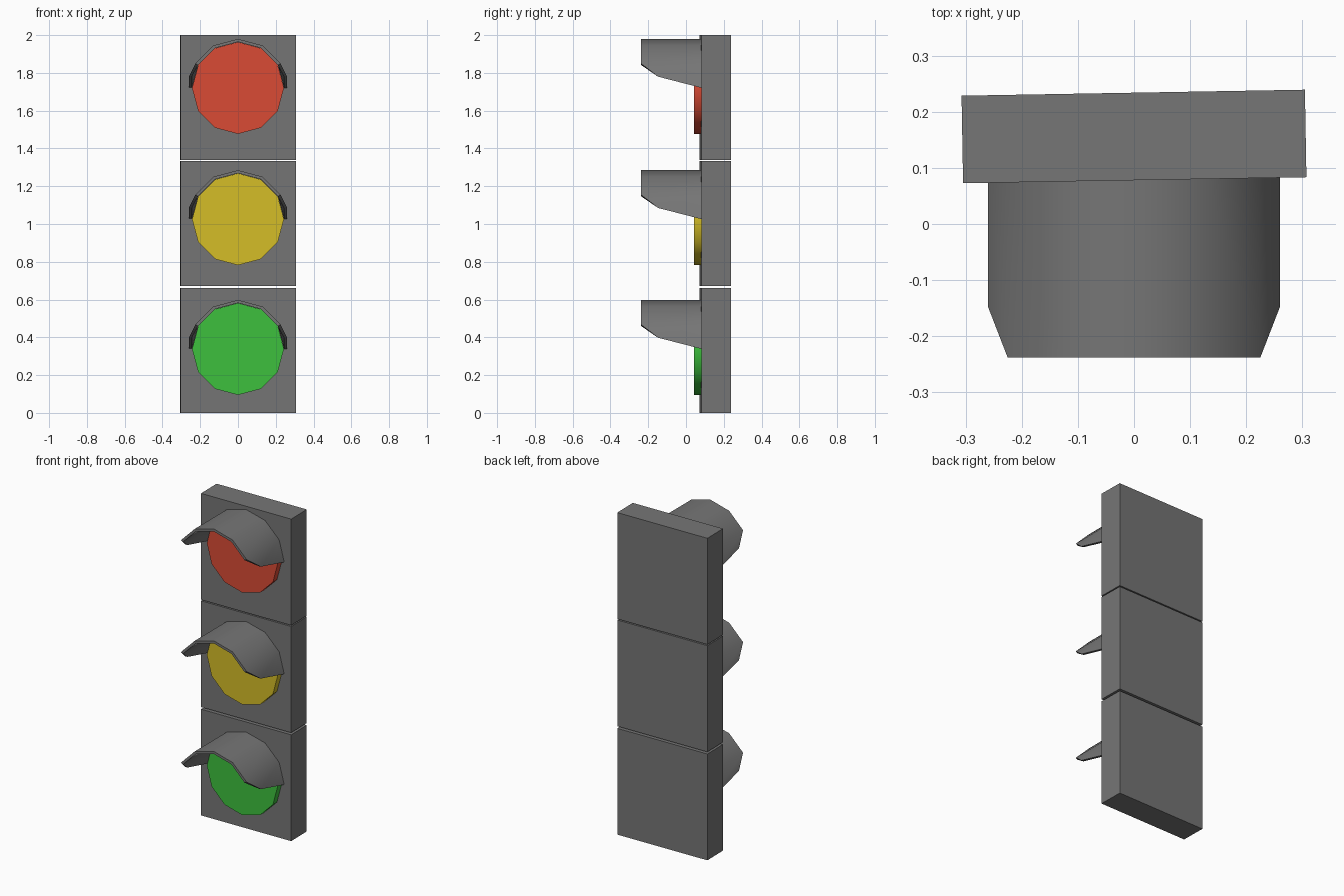
import bpy, bmesh, math
from mathutils import Matrix

if "Cube" in bpy.data.objects:
    bpy.data.objects.remove(bpy.data.objects["Cube"])


def material(name, rgb):
    m = bpy.data.materials.new(name)
    m.diffuse_color = (*rgb, 1)
    m.use_nodes = True
    m.node_tree.nodes["Principled BSDF"].inputs["Base Color"].default_value = m.diffuse_color
    return m


GREY = material("dark grey", (0.18, 0.18, 0.18))
RED = material("red", (0.70, 0.07, 0.036))
YELLOW = material("yellow", (0.66, 0.51, 0.02))
GREEN = material("green", (0.048, 0.53, 0.048))


def finish(name, bm, mat, smooth=False):
    bmesh.ops.recalc_face_normals(bm, faces=bm.faces)
    me = bpy.data.meshes.new(name)
    bm.to_mesh(me)
    bm.free()
    me.materials.append(mat)
    ob = bpy.data.objects.new(name, me)
    bpy.context.collection.objects.link(ob)
    if smooth:
        bpy.ops.object.select_all(action='DESELECT')
        ob.select_set(True)
        bpy.context.view_layer.objects.active = ob
        bpy.ops.object.shade_smooth_by_angle(angle=math.radians(40))
    return ob


def housing(name, z):
    # plain box, turned very slightly about the vertical axis
    bm = bmesh.new()
    bmesh.ops.create_cube(bm, size=1, matrix=Matrix.Translation((0, 0.156, z))
                          @ Matrix.Rotation(math.radians(1), 4, 'Z')
                          @ Matrix.Diagonal((0.612, 0.156, 0.66, 1)))
    finish(name, bm, GREY)


def lens(name, z, mat):
    # twelve-sided disc facing forward
    bm = bmesh.new()
    bmesh.ops.create_cone(bm, cap_ends=True, segments=12, radius1=0.243, radius2=0.243,
                          depth=0.06, matrix=Matrix.Translation((0, 0.072, z))
                          @ Matrix.Rotation(math.pi / 2, 4, 'X'))
    finish(name, bm, mat, True)


def visor(name, z):
    # half-round hood with thickness; the two end columns are cut back
    bm = bmesh.new()
    columns = []
    for i in range(7):
        a = math.radians(30 * i)
        end = i in (0, 6)
        ring = []
        for r, front in ((0.26, True), (0.26, False), (0.244, False), (0.244, True)):
            y = (-0.148 if end else -0.238) if front else 0.085
            lift = 0.06 if end and front else 0
            ring.append(bm.verts.new((r * math.cos(a), y, z + r * math.sin(a) + lift)))
        columns.append(ring)
    for a, b in zip(columns, columns[1:]):
        for k in range(4):
            n = (k + 1) % 4
            bm.faces.new((a[k], a[n], b[n], b[k]))
    bm.faces.new(columns[0])
    bm.faces.new(columns[-1])
    finish(name, bm, GREY, True)


# three stacked signal sections: housing centre, lens centre, colour
for label, box_z, lens_z, mat in (("bottom", 0.33, 0.338, GREEN),
                                  ("middle", 1.003, 1.025, YELLOW),
                                  ("top", 1.67, 1.72, RED)):
    housing(label + "_housing", box_z)
    lens(label + "_lens", lens_z, mat)
    visor(label + "_visor", lens_z)
